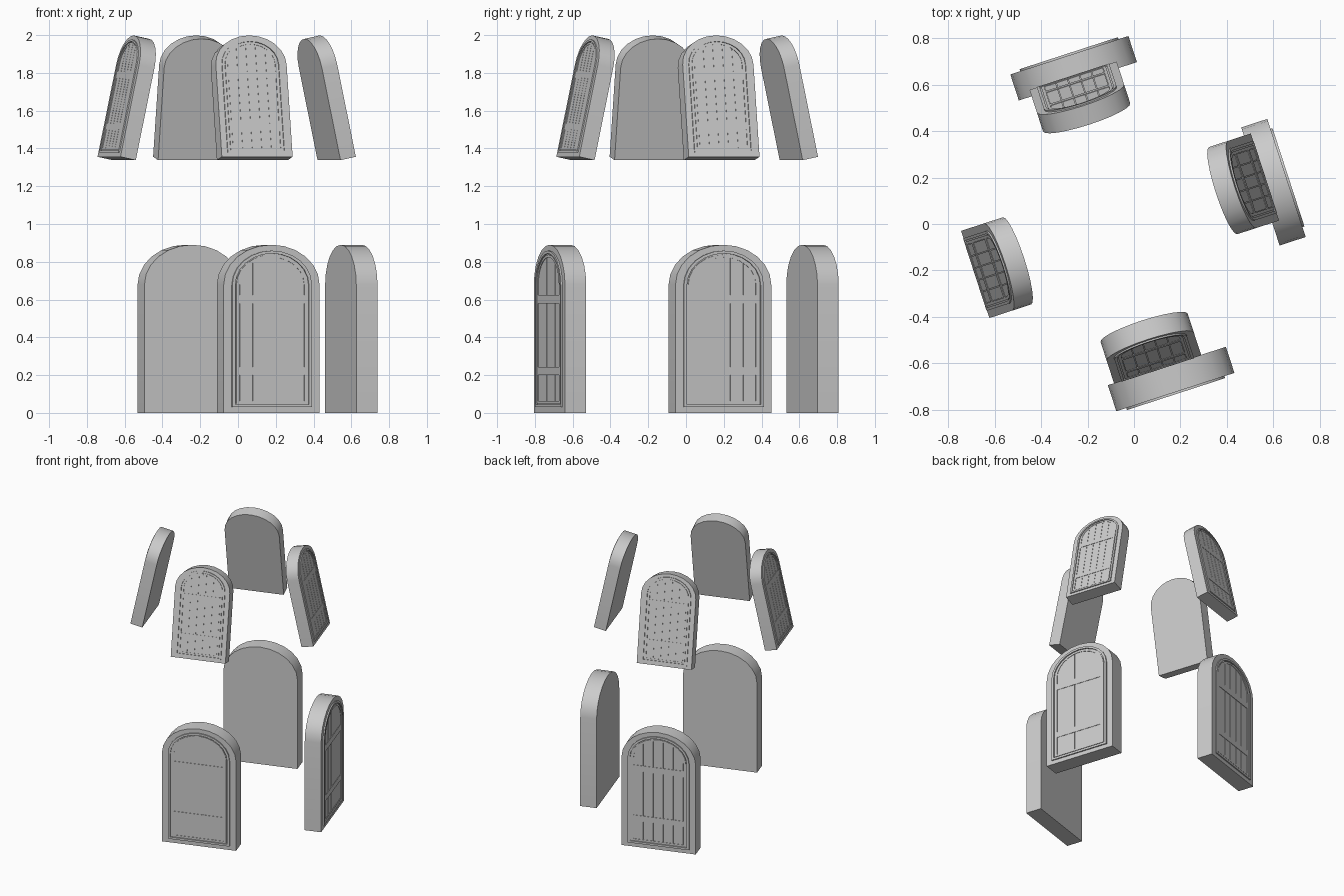
import bpy, bmesh, math
from mathutils import Matrix, Vector

if "Cube" in bpy.data.objects:
    bpy.data.objects.remove(bpy.data.objects["Cube"])

SPRING = 0.677   # height where every arch begins
SEG = 12


def arch(hw, z0, rise):
    """Arched outline in the x-z plane, counter-clockwise from bottom left."""
    pts = [(-hw, z0), (hw, z0)]
    for i in range(SEG + 1):
        a = math.pi * i / SEG
        pts.append((hw * math.cos(a), SPRING + rise * math.sin(a)))
    return pts


def finish(bm, name):
    bmesh.ops.recalc_face_normals(bm, faces=bm.faces)
    me = bpy.data.meshes.new(name)
    bm.to_mesh(me)
    bm.free()
    me.shade_smooth()
    me.set_sharp_from_angle(angle=math.radians(30))
    return me


def add_prism(bm, pts, y0, y1):
    f = [bm.verts.new((x, y0, z)) for x, z in pts]
    b = [bm.verts.new((x, y1, z)) for x, z in pts]
    n = len(pts)
    bm.faces.new(f)
    bm.faces.new(b[::-1])
    for i in range(n):
        j = (i + 1) % n
        bm.faces.new((f[i], b[i], b[j], f[j]))


def prisms(name, outlines, y0, y1):
    bm = bmesh.new()
    for pts in outlines:
        add_prism(bm, pts, y0, y1)
    return finish(bm, name)


def ring(name, outer, inner, y0, y1):
    bm = bmesh.new()
    loops = [[bm.verts.new((x, y, z)) for x, z in pts]
             for pts, y in ((outer, y0), (inner, y0), (inner, y1), (outer, y1))]
    n = len(outer)
    for k in range(4):
        a, b = loops[k], loops[(k + 1) % 4]
        for i in range(n):
            j = (i + 1) % n
            bm.faces.new((a[i], a[j], b[j], b[i]))
    return finish(bm, name)


def rect(x0, x1, z0, z1):
    return [(x0, z0), (x1, z0), (x1, z1), (x0, z1)]


def plank(x0, x1):
    """Vertical board whose top follows the inner arch."""
    pts = [(x0, 0.06), (x1, 0.06)]
    for i in range(4):
        x = x1 + (x0 - x1) * i / 3
        pts.append((x, SPRING + 0.146 * math.sqrt(max(0, 1 - (x / 0.182) ** 2))))
    return pts


# Shared part meshes: front face of the slab lies at y = 0
step = 0.36 / 5
parts = [
    prisms("arched_slab", [arch(0.267, 0.0, 0.213)], 0.0, 0.118),
    ring("raised_trim", arch(0.222, 0.03, 0.182), arch(0.205, 0.045, 0.167), -0.009, 0.004),
    ring("leaf_frame", arch(0.198, 0.05, 0.161), arch(0.18, 0.063, 0.147), -0.006, 0.004),
    prisms("rails", [rect(-0.181, 0.181, 0.2, 0.243),
                     rect(-0.181, 0.181, 0.578, 0.624)], -0.006, 0.004),
    prisms("planks", [plank(-0.18 + i * step + 0.002, -0.18 + (i + 1) * step - 0.002)
                      for i in range(5)], -0.003, 0.004),
]

# name, bottom centre of front face, turn, lean, scale
SMALL, LEAN = 0.738, 12
places = [
    ("lower_front", (0.178, -0.723, 0), 18, 0, 1),
    ("lower_right", (0.656, 0.198, 0), 108, 0, 1),
    ("lower_back", (-0.278, 0.726, 0), 198, 0, 1),
    ("upper_front", (0.102, -0.626, 1.356), 18, LEAN, SMALL),
    ("upper_right", (0.563, 0.202, 1.356), 108, LEAN, SMALL),
    ("upper_back", (-0.262, 0.638, 1.356), 198, LEAN, SMALL),
    ("upper_left", (-0.683, -0.217, 1.356), 288, LEAN, SMALL),
]
for label, pos, turn, lean, size in places:
    m = (Matrix.Translation(Vector(pos))
         @ Matrix.Rotation(math.radians(turn), 4, 'Z')
         @ Matrix.Rotation(math.radians(-lean), 4, 'X')
         @ Matrix.Scale(size, 4))
    for me in parts:
        ob = bpy.data.objects.new(label + "_" + me.name, me)
        bpy.context.collection.objects.link(ob)
        ob.matrix_world = m
